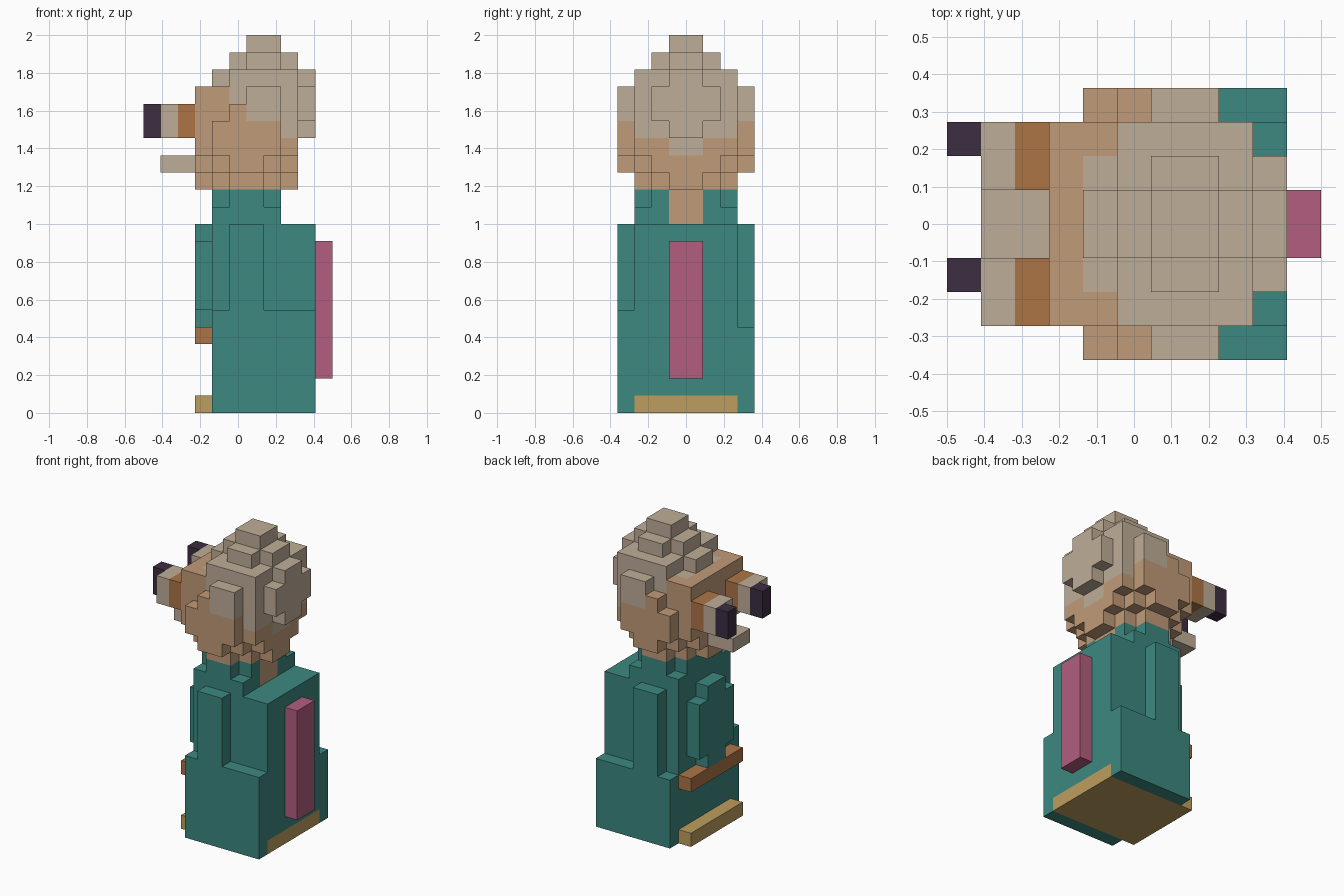
import bpy, bmesh
from mathutils import Vector

if "Cube" in bpy.data.objects:
    bpy.data.objects.remove(bpy.data.objects["Cube"], do_unlink=True)

U = 2 / 22                          # size of one block
ORIGIN = Vector((-5.5, -4, 0))      # grid corner, in blocks


def linear(c):
    c /= 255
    return c / 12.92 if c <= 0.04045 else ((c + 0.055) / 1.055) ** 2.4


def material(name, rgb):
    m = bpy.data.materials.new(name)
    col = [linear(c) for c in rgb] + [1.0]
    m.use_nodes = True
    m.diffuse_color = col
    m.node_tree.nodes["Principled BSDF"].inputs["Base Color"].default_value = col
    return m


TEAL = material("teal cloth", (60, 136, 128))
TAN = material("tan skin", (192, 155, 120))
BEIGE = material("beige hair", (191, 174, 152))
ORANGE = material("burnt orange", (172, 117, 70))
GOLD = material("gold trim", (190, 157, 94))
PINK = material("pink panel", (178, 94, 127))
PLUM = material("dark plum", (60, 45, 66))


def cells(*boxes):
    """Blocks filled by boxes (i0, i1, j0, j1, k0, k1), ends included."""
    return {(i, j, k) for a, b, c, d, e, f in boxes
            for i in range(a, b + 1) for j in range(c, d + 1) for k in range(e, f + 1)}


def mirror(blocks):
    return {(i, 7 - j, k) for i, j, k in blocks}


def build(name, blocks, paint):
    """Make the outer shell of a set of blocks; paint is a material or a rule."""
    rule = paint if callable(paint) else lambda i, j, k: paint
    mats = list(dict.fromkeys(rule(*c) for c in sorted(blocks)))
    bm, verts = bmesh.new(), {}

    def vert(p):
        if p not in verts:
            verts[p] = bm.verts.new((Vector(p) + ORIGIN) * U)
        return verts[p]

    for c in sorted(blocks):
        for axis in range(3):
            for side in (0, 1):
                n = list(c)
                n[axis] += 2 * side - 1
                if tuple(n) in blocks:
                    continue
                corners = []
                for du, dv in ((0, 0), (1, 0), (1, 1), (0, 1)):
                    p = list(c)
                    p[axis] += side
                    p[(axis + 1) % 3] += du
                    p[(axis + 2) % 3] += dv
                    corners.append(vert(tuple(p)))
                face = bm.faces.new(corners if side else corners[::-1])
                face.material_index = mats.index(rule(*c))
    # merge flat areas of one colour
    bmesh.ops.dissolve_limit(bm, angle_limit=0.01, verts=bm.verts[:],
                             edges=bm.edges[:], delimit={'MATERIAL'})
    me = bpy.data.meshes.new(name)
    bm.to_mesh(me)
    bm.free()
    for m in mats:
        me.materials.append(m)
    ob = bpy.data.objects.new(name, me)
    bpy.context.collection.objects.link(ob)
    return ob


# Robe: wide lower block, narrower chest, gold underside
build("robe", cells((4, 9, 1, 6, 0, 10), (4, 9, 0, 0, 0, 5), (4, 9, 7, 7, 0, 4)),
      lambda i, j, k: GOLD if k == 0 and 1 <= j <= 6 else TEAL)
build("right_arm", cells((5, 6, 0, 0, 6, 10)), TEAL)
build("left_arm", cells((5, 6, 7, 7, 5, 10)), TEAL)

# Plates on the robe
build("chest_plate", cells((3, 3, 2, 5, 6, 9), (3, 3, 3, 4, 5, 10)), TEAL)
build("belt", cells((3, 3, 1, 6, 4, 4)), ORANGE)
build("hem_trim", cells((3, 3, 1, 6, 0, 0)), GOLD)
build("back_panel", cells((10, 10, 3, 4, 2, 9)), PINK)

# Neck and the collar around it
neck = cells((5, 7, 3, 4, 11, 12))
build("neck", neck, TAN)
build("collar", cells((4, 7, 1, 6, 11, 11), (4, 7, 2, 5, 12, 12),
                      (5, 6, 1, 6, 12, 12)) - neck, TEAL)

# Head: cube with its lower corners stepped away
head = cells((3, 8, 1, 6, 15, 18),
             (4, 7, 1, 6, 14, 14), (3, 8, 2, 5, 14, 14),
             (5, 6, 1, 6, 13, 13), (4, 7, 2, 5, 13, 13), (3, 8, 3, 4, 13, 13))


def head_paint(i, j, k):
    hairy = (i == 8 and (k >= 16 or (k == 15 and j in (3, 4)))
             or k == 18 and (i >= 5 or i == 4 and 2 <= j <= 5))
    return BEIGE if hairy else TAN


build("head", head, head_paint)

# Stepped hair on top and the bun behind
build("hair", cells((5, 8, 1, 6, 19, 19), (4, 9, 3, 4, 19, 19),
                    (6, 7, 2, 5, 20, 20), (5, 8, 3, 4, 20, 20),
                    (6, 7, 3, 4, 21, 21)), BEIGE)
build("hair_bun", cells((9, 9, 2, 5, 17, 18), (9, 9, 3, 4, 16, 16)), BEIGE)

# Sides of the head: cheek with a hair block above
cheek = cells((5, 6, 0, 0, 14, 14), (4, 7, 0, 0, 15, 16),
              (5, 7, 0, 0, 17, 17), (6, 7, 0, 0, 18, 18))
eye = cells((1, 2, 1, 2, 16, 17))
for side, flip in (("right", lambda b: b), ("left", mirror)):
    build(side + "_cheek", flip(cheek),
          lambda i, j, k: BEIGE if k >= 17 and i >= 6 else TAN)
    build(side + "_eye", flip(eye), lambda i, j, k: ORANGE if i == 2 else BEIGE)

# Pupils look the same way
build("right_pupil", cells((0, 0, 2, 2, 16, 17)), PLUM)
build("left_pupil", cells((0, 0, 6, 6, 16, 17)), PLUM)

# Nose
build("nose", cells((1, 2, 3, 4, 14, 14)), BEIGE)
